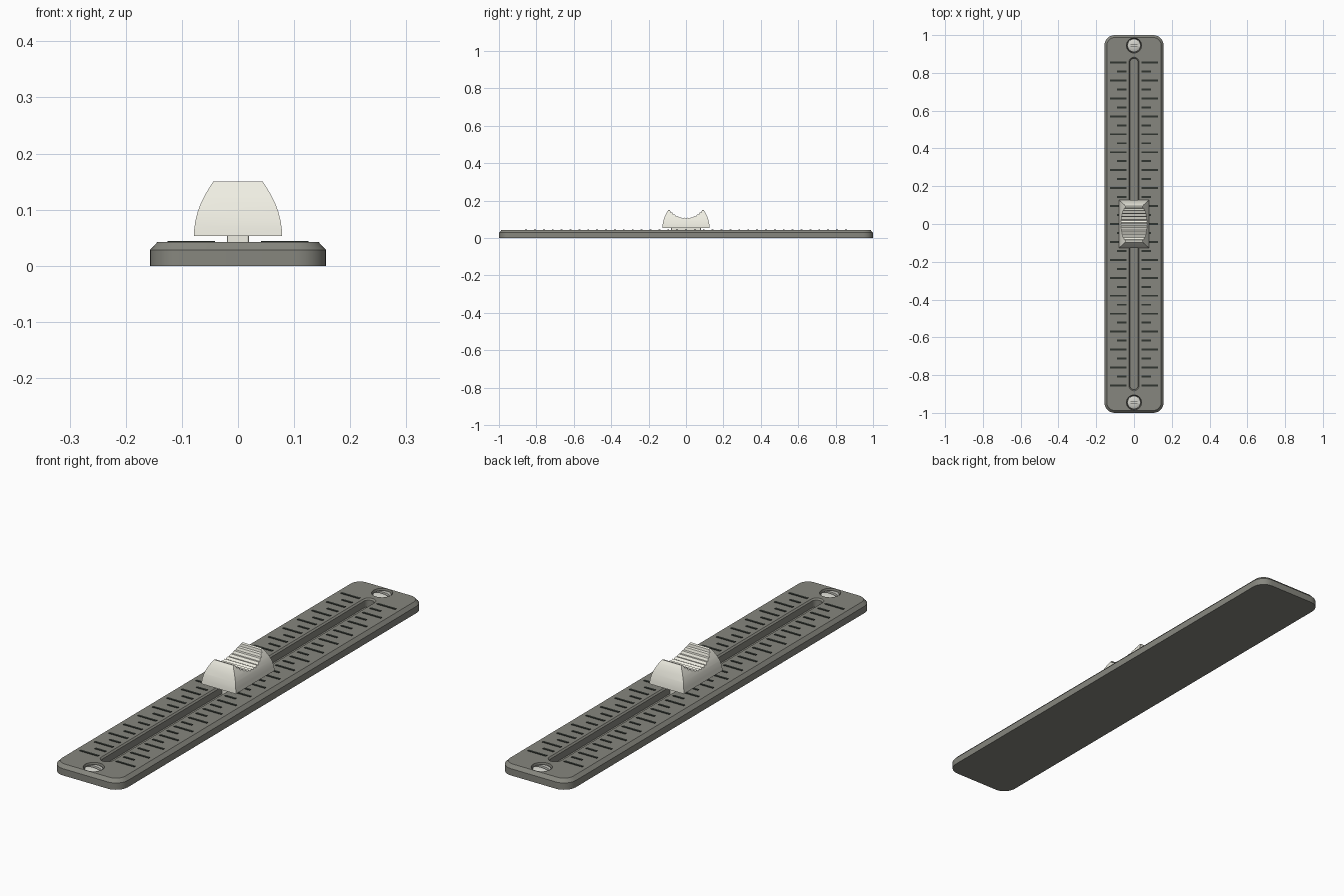
import bpy, bmesh, math
from math import sin, cos, pi, radians

if "Cube" in bpy.data.objects:
    bpy.data.objects.remove(bpy.data.objects["Cube"])


def material(name, c):
    m = bpy.data.materials.new(name)
    m.diffuse_color = (*c, 1)
    m.use_nodes = True
    m.node_tree.nodes["Principled BSDF"].inputs["Base Color"].default_value = m.diffuse_color
    return m


GREY = material("plate_grey", (0.24, 0.24, 0.21))
DARK = material("tick_dark", (0.03, 0.035, 0.03))
CREAM = material("knob_cream", (0.87, 0.86, 0.77))
STEEL = material("screw_steel", (0.65, 0.65, 0.6))


def rounded(hx, hy, r, z, seg=8, cx=0, cy=0):
    """Rounded rectangle loop at height z."""
    pts = []
    for sx, sy, a0 in ((1, 1, 0), (-1, 1, 90), (-1, -1, 180), (1, -1, 270)):
        for i in range(seg + 1):
            a = radians(a0 + 90 * i / seg)
            pts.append((cx + sx * (hx - r) + r * cos(a), cy + sy * (hy - r) + r * sin(a), z))
    return pts


def circle(r, z, cy, n=32):
    return [(r * cos(2 * pi * i / n), cy + r * sin(2 * pi * i / n), z) for i in range(n)]


def loft(name, rings, mat=None):
    """Closed solid skinned through equal-length loops."""
    bm = bmesh.new()
    vs = [[bm.verts.new(p) for p in ring] for ring in rings]
    n = len(vs[0])
    for a, b in zip(vs, vs[1:]):
        for i in range(n):
            bm.faces.new((a[i], a[(i + 1) % n], b[(i + 1) % n], b[i]))
    bm.faces.new(vs[0][::-1])
    bm.faces.new(vs[-1])
    bmesh.ops.remove_doubles(bm, verts=bm.verts, dist=1e-6)
    bmesh.ops.recalc_face_normals(bm, faces=bm.faces)
    me = bpy.data.meshes.new(name)
    bm.to_mesh(me)
    bm.free()
    ob = bpy.data.objects.new(name, me)
    bpy.context.collection.objects.link(ob)
    if mat:
        me.materials.append(mat)
    return ob


def box(bm, x0, x1, y0, y1, z0, z1):
    v = bmesh.ops.create_cube(bm, size=1)["verts"]
    for p in v:
        p.co = ((x0 + x1) / 2 + p.co.x * (x1 - x0),
                (y0 + y1) / 2 + p.co.y * (y1 - y0),
                (z0 + z1) / 2 + p.co.z * (z1 - z0))


def activate(ob):
    bpy.ops.object.select_all(action='DESELECT')
    ob.select_set(True)
    bpy.context.view_layer.objects.active = ob


def boolean(ob, cutter, op='DIFFERENCE'):
    activate(ob)
    m = ob.modifiers.new("cut", 'BOOLEAN')
    m.operation, m.object, m.solver = op, cutter, 'EXACT'
    bpy.ops.object.modifier_apply(modifier=m.name)
    bpy.data.objects.remove(cutter)


def smooth(ob, angle=30):
    activate(ob)
    bpy.ops.object.shade_smooth_by_angle(angle=radians(angle))


# Face plate with chamfered rim
plate = loft("face_plate", [rounded(0.157, 1.0, 0.055, 0), rounded(0.157, 1.0, 0.055, 0.028),
                            rounded(0.144, 0.987, 0.042, 0.042)], GREY)
# Slider slot with a small chamfer
boolean(plate, loft("slot_cutter", [rounded(0.021, 0.877, 0.021, 0.008), rounded(0.021, 0.877, 0.021, 0.036),
                                    rounded(0.027, 0.883, 0.027, 0.042), rounded(0.027, 0.883, 0.027, 0.06)]))

# Slotted screws in countersunk recesses
for side, y in (("front", -0.945), ("back", 0.945)):
    boolean(plate, loft("recess", [circle(0.036, 0.018, y), circle(0.040, 0.042, y), circle(0.040, 0.06, y)]))
    dome = [circle(0.036 * cos(a), 0.032 + 0.011 * sin(a), y)
            for a in (radians(d) for d in (0, 20, 40, 60, 75))]
    screw = loft("screw_" + side, [circle(0.036, 0.015, y)] + dome, STEEL)
    boolean(screw, loft("drive", [rounded(0.05, 0.006, 0.001, z, 1, cy=y) for z in (0.033, 0.06)]))
    smooth(screw)
smooth(plate)

# Scale ticks: alternating long and short on both sides
bm = bmesh.new()
for i in range(-18, 19):
    y = i * 0.0475
    end = 0.126 if i % 2 == 0 else 0.09
    for s in (-1, 1):
        xa, xb = sorted((s * 0.041, s * end))
        box(bm, xa, xb, y - 0.005, y + 0.005, 0.038, 0.044)
me = bpy.data.meshes.new("scale_ticks")
bm.to_mesh(me)
bm.free()
me.materials.append(DARK)
bpy.context.collection.objects.link(bpy.data.objects.new("scale_ticks", me))

# Knob: ribbed side profile extruded across, trimmed by the domed front profile
outer = [(0.127, 0.053), (0.125, 0.072), (0.120, 0.095), (0.112, 0.118), (0.103, 0.137), (0.094, 0.150)]
R, ribs = 0.1135, 11
half = math.asin(0.087 / R)
scoop = []
for i in range(ribs * 2 + 1):
    a = half - 2 * half * i / (ribs * 2)
    r = R + (0.003 if i % 2 else -0.003)
    scoop.append((r * sin(a), 0.2185 - r * cos(a)))
side_profile = outer + scoop + [(-y, z) for y, z in reversed(outer)]
knob = loft("slider_knob", [[(x, y, z) for y, z in side_profile] for x in (-0.1, 0.1)], CREAM)
edge = [(0.079, 0.05), (0.0785, 0.062), (0.076, 0.080), (0.072, 0.096), (0.066, 0.112),
        (0.058, 0.128), (0.050, 0.141), (0.042, 0.153)]
front_profile = edge + [(-x, z) for x, z in reversed(edge)]
boolean(knob, loft("trim", [[(x, y, z) for x, z in front_profile] for y in (-0.2, 0.2)]), 'INTERSECT')
smooth(knob, 25)

# Stem joining the knob to the slot
loft("slider_stem", [rounded(0.020, 0.08, 0.004, z, 2) for z in (0.008, 0.06)], CREAM)
